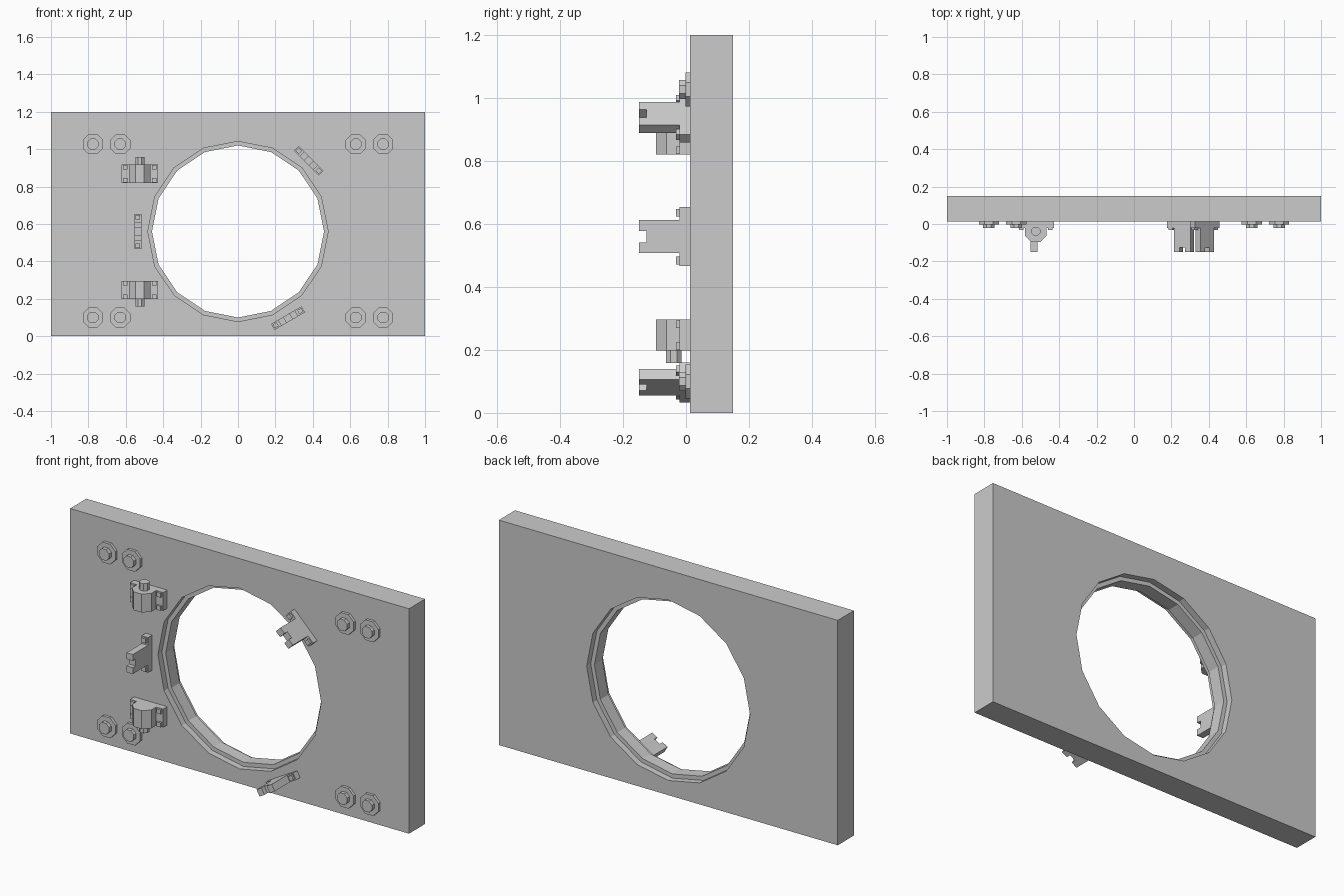
import bpy, bmesh
from math import pi, cos, sin, radians
from mathutils import Matrix, Vector

cube = bpy.data.objects.get("Cube")
if cube:
    bpy.data.objects.remove(cube)

GREY = bpy.data.materials.new("light grey")
GREY.use_nodes = True
COLOUR = (0.6, 0.6, 0.6, 1)
GREY.diffuse_color = COLOUR
GREY.node_tree.nodes["Principled BSDF"].inputs["Base Color"].default_value = COLOUR

FRONT, BACK = 0.013, 0.149      # plate faces
MID = 0.56                      # height of the opening's centre
HEIGHT = 1.2


def finish(name, bm, matrix=Matrix()):
    bmesh.ops.recalc_face_normals(bm, faces=bm.faces)
    mesh = bpy.data.meshes.new(name)
    bm.to_mesh(mesh)
    bm.free()
    mesh.materials.append(GREY)
    obj = bpy.data.objects.new(name, mesh)
    obj.matrix_world = matrix
    bpy.context.collection.objects.link(obj)
    return obj


def prism(bm, points, start, end):
    """Extrude a closed outline of 3D points (start and end are offsets)."""
    a = [bm.verts.new(Vector(p) + Vector(start)) for p in points]
    b = [bm.verts.new(Vector(p) + Vector(end)) for p in points]
    bm.faces.new(a)
    bm.faces.new(b[::-1])
    for i in range(len(a)):
        j = (i + 1) % len(a)
        bm.faces.new((a[i], a[j], b[j], b[i]))


def box(bm, x0, x1, y0, y1, z0, z1):
    prism(bm, [(x0, y0, z0), (x1, y0, z0), (x1, y0, z1), (x0, y0, z1)],
          (0, 0, 0), (0, y1 - y0, 0))


def octagon(apothem):
    r = apothem / cos(pi / 8)
    return [(r * cos((i + .5) * pi / 4), r * sin((i + .5) * pi / 4)) for i in range(8)]


# Plate with a stepped sixteen-sided opening and a lip halfway through
def make_plate():
    bm = bmesh.new()
    step = (BACK - FRONT) / 4

    def loop(points):
        verts = [bm.verts.new(p) for p in points]
        edges = [bm.edges.new((verts[i - 1], verts[i])) for i in range(len(verts))]
        return verts, edges

    def ring(r, y):
        return loop([(r * cos(i * pi / 8), y, MID + r * sin(i * pi / 8)) for i in range(16)])

    def border(y):
        return loop([(-1, y, 0), (1, y, 0), (1, y, HEIGHT), (-1, y, HEIGHT)])

    loops = [ring(.482, FRONT), ring(.482, FRONT + step), ring(.46, FRONT + step),
             ring(.46, BACK - step), ring(.482, BACK - step), ring(.482, BACK)]
    rims = [border(FRONT), border(BACK)]
    for a, b in list(zip(loops, loops[1:])) + [tuple(rims)]:
        for i in range(len(a[0])):
            bm.faces.new((a[0][i - 1], a[0][i], b[0][i], b[0][i - 1]))
    for rim, hole in ((rims[0], loops[0]), (rims[1], loops[-1])):
        bmesh.ops.triangle_fill(bm, edges=rim[1] + hole[1], use_beauty=True)
    finish("plate", bm)


make_plate()

# Large nuts with bolt ends, paired in every corner
for side in (-1, 1):
    for x in (.63, .776):
        for z in (.1, 1.027):
            bm = bmesh.new()
            for apothem, tip in ((.054, -.002), (.03, -.022)):
                prism(bm, [(p, 0, q) for p, q in octagon(apothem)],
                      (0, FRONT, 0), (0, tip, 0))
            finish("corner_bolt", bm, Matrix.Translation((side * x, 0, z)))

# Hinge brackets: flange, rounded barrel, pin and four small screws
for sign in (1, -1):
    bm = bmesh.new()
    h, cy, a = .049, -.039, .057
    box(bm, -.098, .098, -.021, FRONT, -h, h)
    c = a * .414
    outline = [(-a, FRONT, 0), (-a, cy - c, 0), (-c, cy - a, 0),
               (c, cy - a, 0), (a, cy - c, 0), (a, FRONT, 0)]
    prism(bm, outline, (0, 0, -h), (0, 0, h))
    prism(bm, [(p, cy + q, 0) for p, q in octagon(.024)],
          (0, 0, sign * h), (0, 0, sign * (h + .039)))
    for x in (-.078, .078):
        for z in (-.035, .035):
            box(bm, x - .012, x + .012, -.032, -.021, z - .012, z + .012)
    finish("hinge_bracket", bm, Matrix.Translation((-.525, 0, MID - .002 + sign * .311)))

# Notched clips set tangentially around the opening
for angle in (180, 45, -60):
    bm = bmesh.new()
    w = .0185
    half = [(-.094, FRONT), (-.094, -.021), (-.052, -.021), (-.052, -.149),
            (-.018, -.149), (-.018, -.125)]
    outline = [(0, y, z) for z, y in half] + [(0, y, -z) for z, y in reversed(half)]
    prism(bm, outline, (-w, 0, 0), (w, 0, 0))
    for z in (-.076, .076):
        box(bm, -.012, .012, -.032, -.021, z - .012, z + .012)
    t = radians(angle)
    place = Matrix.Translation((.535 * cos(t), 0, MID + .535 * sin(t)))
    finish("clip", bm, place @ Matrix.Rotation(-t, 4, 'Y'))
